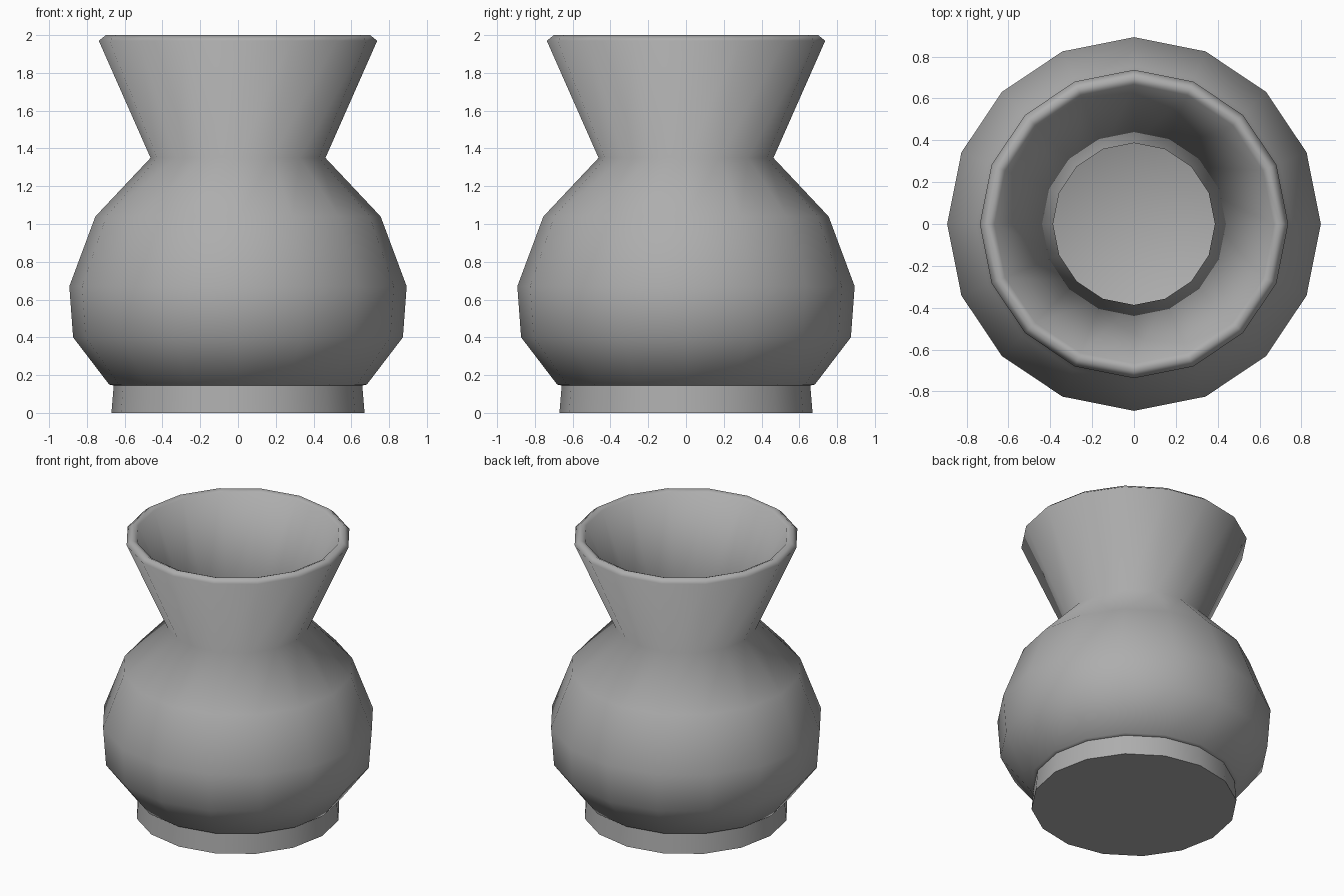
import bpy, bmesh, math

if "Cube" in bpy.data.objects:
    bpy.data.objects.remove(bpy.data.objects["Cube"])

SIDES = 16


def lathe(name, profile, smooth_angle):
    """Revolve an (r, z) profile about z; radius 0 becomes a pole."""
    bm = bmesh.new()
    rings = []
    for r, z in profile:
        if r == 0:
            rings.append([bm.verts.new((0, 0, z))] * SIDES)
        else:
            rings.append([bm.verts.new((r * math.cos(2 * math.pi * i / SIDES),
                                        r * math.sin(2 * math.pi * i / SIDES), z))
                          for i in range(SIDES)])
    for a, b in zip(rings, rings[1:]):
        for i in range(SIDES):
            j = (i + 1) % SIDES
            bm.faces.new(list(dict.fromkeys((a[i], a[j], b[j], b[i]))))
    bmesh.ops.recalc_face_normals(bm, faces=bm.faces)
    mesh = bpy.data.meshes.new(name)
    bm.to_mesh(mesh)
    bm.free()
    obj = bpy.data.objects.new(name, mesh)
    bpy.context.collection.objects.link(obj)
    bpy.ops.object.select_all(action='DESELECT')
    obj.select_set(True)
    bpy.context.view_layer.objects.active = obj
    bpy.ops.object.shade_smooth_by_angle(angle=math.radians(smooth_angle))
    return obj


# Single hollow shell: foot, belly, flared neck, rim, then back down the inside
outside = [(0, 0), (0.67, 0), (0.658, 0.145), (0.682, 0.15), (0.873, 0.40),
           (0.893, 0.67), (0.755, 1.04), (0.463, 1.35), (0.737, 1.97)]
rim = [(0.70, 2.0), (0.667, 1.985)]
inside = [(0.387, 1.35), (0.69, 1.01), (0.82, 0.66), (0.80, 0.43),
          (0.61, 0.21), (0, 0.14)]
vase = lathe("vase", outside + rim + inside, 78)

# Dark grey clay
clay = bpy.data.materials.new("clay")
clay.diffuse_color = (0.42, 0.42, 0.42, 1)
clay.use_nodes = True
clay.node_tree.nodes["Principled BSDF"].inputs["Base Color"].default_value = clay.diffuse_color
vase.data.materials.append(clay)
